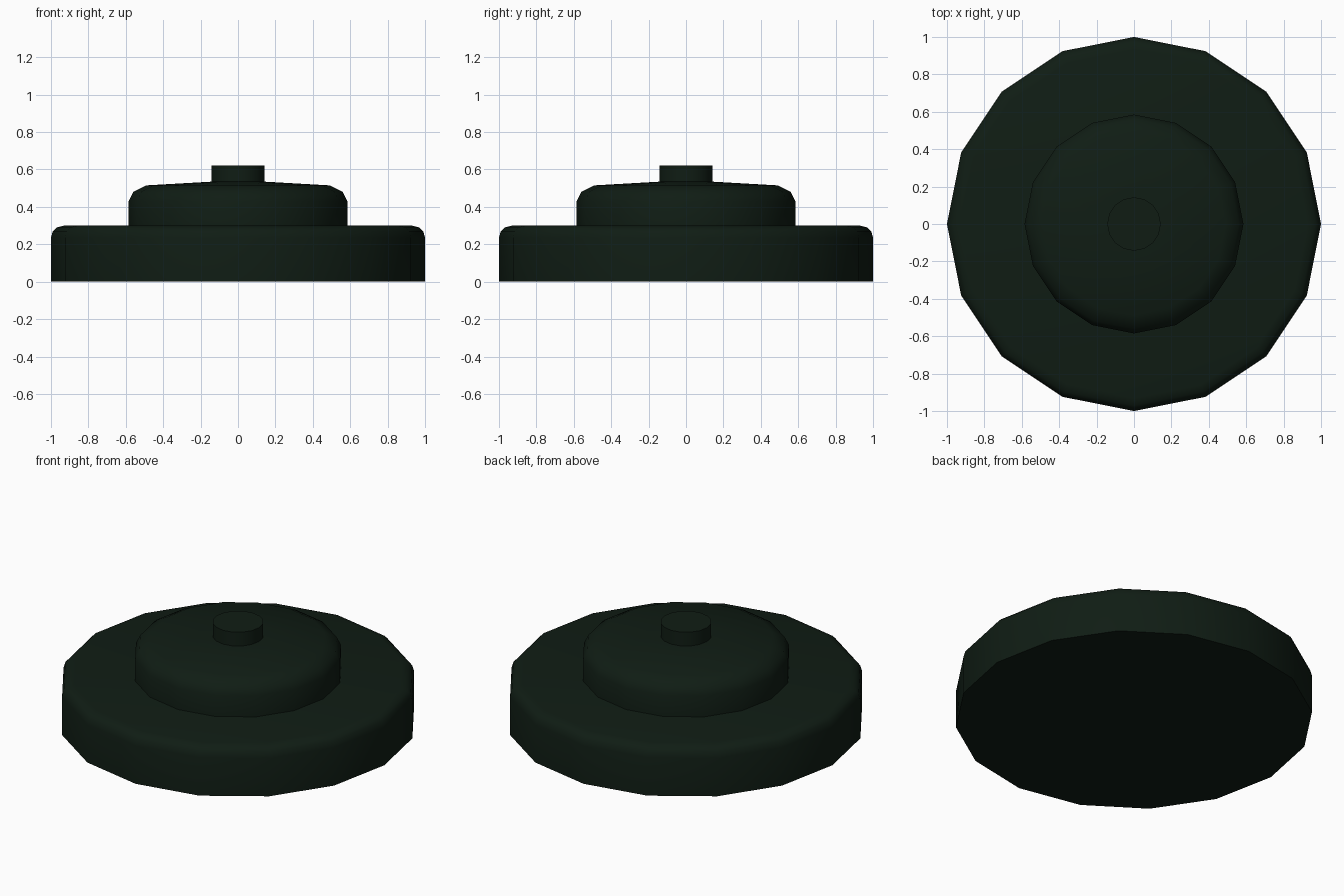
import bpy, bmesh
from math import cos, sin, pi, radians

if "Cube" in bpy.data.objects:
    bpy.data.objects.remove(bpy.data.objects["Cube"])

SIDES = 16

green = bpy.data.materials.new("dark_green")
green.diffuse_color = (0.005, 0.012, 0.007, 1)
green.use_nodes = True
green.node_tree.nodes["Principled BSDF"].inputs["Base Color"].default_value = green.diffuse_color


def turned(name, profile, sides=SIDES):
    """Closed solid of revolution from (radius, height) points, bottom to top."""
    bm = bmesh.new()
    rings = [[bm.verts.new((r * cos(2 * pi * i / sides), r * sin(2 * pi * i / sides), z))
              for i in range(sides)] for r, z in profile]
    for low, high in zip(rings, rings[1:]):
        for i in range(sides):
            j = (i + 1) % sides
            bm.faces.new((low[i], low[j], high[j], high[i]))
    bm.faces.new(rings[0][::-1])
    bm.faces.new(rings[-1])
    mesh = bpy.data.meshes.new(name)
    bm.to_mesh(mesh)
    bm.free()
    mesh.materials.append(green)
    obj = bpy.data.objects.new(name, mesh)
    bpy.context.collection.objects.link(obj)
    bpy.ops.object.select_all(action='DESELECT')
    obj.select_set(True)
    bpy.context.view_layer.objects.active = obj
    bpy.ops.object.shade_smooth_by_angle(angle=radians(40))
    return obj


# Wide base disc with a rounded upper rim
turned("base_disc", [(1, 0), (1, 0.235), (0.99, 0.27), (0.97, 0.29), (0.93, 0.30)])

# Raised pressure plate with a rounded shoulder and slightly domed top
turned("pressure_plate", [(0.585, 0.29), (0.585, 0.43), (0.56, 0.48),
                          (0.49, 0.515), (0.14, 0.535)])

# Small central plug
turned("centre_plug", [(0.143, 0.52), (0.143, 0.62)])
